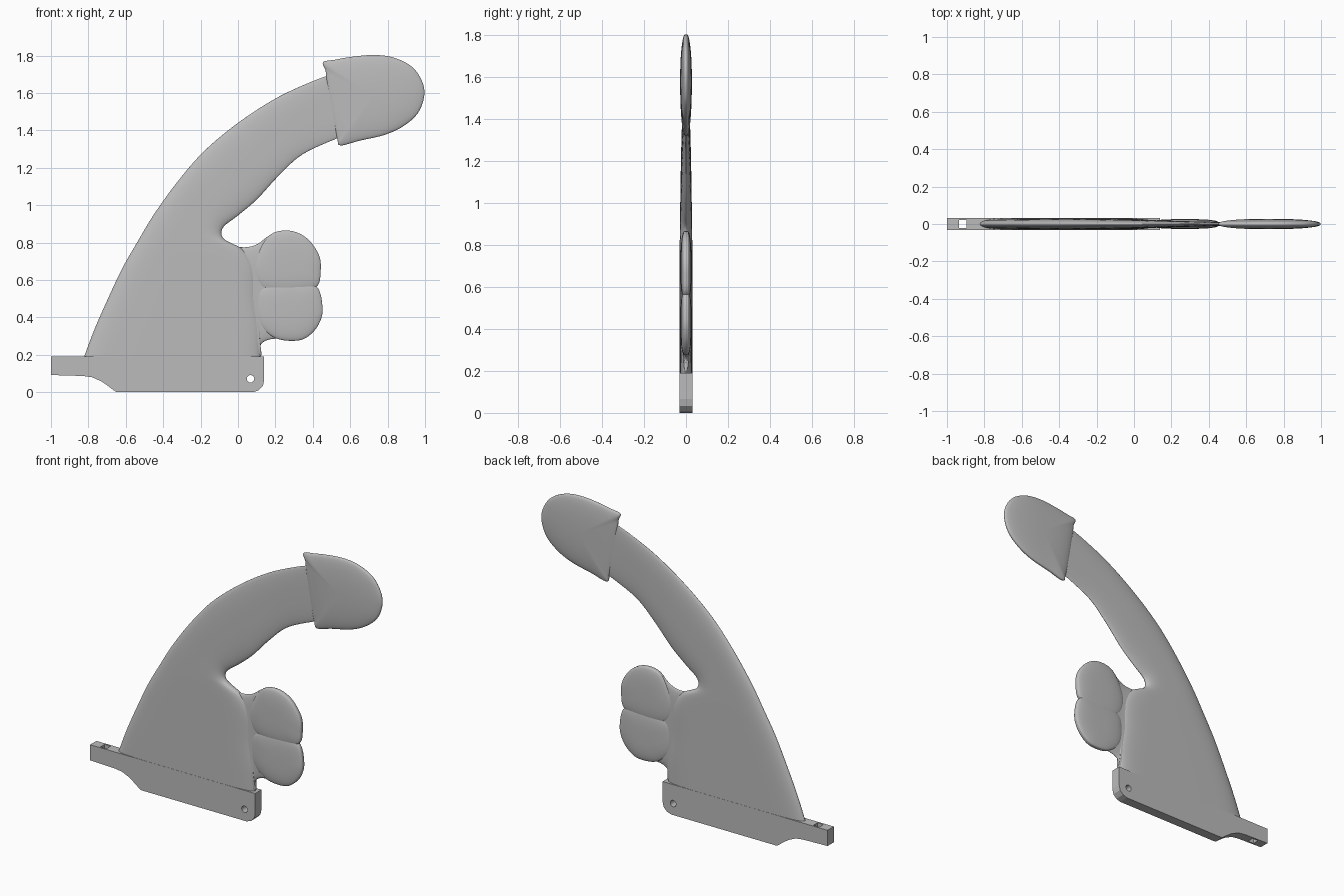
import bpy, bmesh, math
from mathutils import Vector

cube = bpy.data.objects.get("Cube")
if cube:
    bpy.data.objects.remove(cube)

gray = bpy.data.materials.new("plain gray")
gray.use_nodes = True
tone = (0.5, 0.5, 0.5, 1)
gray.diffuse_color = tone
gray.node_tree.nodes["Principled BSDF"].inputs["Base Color"].default_value = tone


def spline(pts, steps, closed=False):
    """Smooth Catmull-Rom curve through points."""
    n, out = len(pts), []
    vs = [Vector(p) for p in pts]
    pick = (lambda i: vs[i % n]) if closed else (lambda i: vs[max(0, min(n - 1, i))])
    for i in range(n if closed else n - 1):
        a, b, c, d = (pick(i + k) for k in (-1, 0, 1, 2))
        for j in range(steps):
            t = j / steps
            out.append(0.5 * (2 * b + (c - a) * t + (2 * a - 5 * b + 4 * c - d) * t * t
                              + (3 * b - a - 3 * c + d) * t ** 3))
    if not closed:
        out.append(vs[-1].copy())
    return out


def finish(bm, name, smooth=True):
    bmesh.ops.remove_doubles(bm, verts=bm.verts, dist=0.0001)
    bmesh.ops.recalc_face_normals(bm, faces=bm.faces)
    mesh = bpy.data.meshes.new(name)
    bm.to_mesh(mesh)
    bm.free()
    mesh.materials.append(gray)
    obj = bpy.data.objects.new(name, mesh)
    bpy.context.collection.objects.link(obj)
    if smooth:
        bpy.ops.object.select_all(action="DESELECT")
        obj.select_set(True)
        bpy.context.view_layer.objects.active = obj
        bpy.ops.object.shade_smooth_by_angle(angle=math.radians(60))
    return obj


def loft(name, edge_a, edge_b, shape, steps=6, cols=28):
    """Lens-section sheet between two edges; shape holds (half thickness, fullness)."""
    a, b, sh = (spline(p, steps) for p in (edge_a, edge_b, shape))
    bm = bmesh.new()
    rings = []
    for p, q, (thick, full) in zip(a, b, sh):
        ring = []
        for k in range(2 * cols):
            ang = math.pi * k / cols
            s = -math.cos(ang)
            y = thick * math.sqrt(max(0, 1 - abs(s) ** full))
            x, z = p.lerp(q, (s + 1) / 2)
            ring.append(bm.verts.new((x, -y if k < cols else y, z)))
        rings.append(ring)
    for r, r2 in zip(rings, rings[1:]):
        for k in range(2 * cols):
            m = (k + 1) % (2 * cols)
            bm.faces.new((r[k], r[m], r2[m], r2[k]))
    bm.faces.new(rings[0])
    bm.faces.new(rings[-1])
    return finish(bm, name)


def pillow(name, outline, center, thick, full, rim=0.004):
    """Domed plate inside a closed smooth outline."""
    pts, c = spline(outline, 6, True), Vector(center)
    n, rows = len(pts), 12
    bm = bmesh.new()
    for side in (-1, 1):
        rings = []
        for i in range(rows):
            r = math.cos(math.pi / 2 * i / rows)
            y = rim + (thick - rim) * math.sqrt(max(0, 1 - r ** full))
            rings.append([bm.verts.new((v.x, side * y, v.y))
                          for v in (c.lerp(p, r) for p in pts)])
        tip = bm.verts.new((c.x, side * thick, c.y))
        for r, r2 in zip(rings, rings[1:]):
            for k in range(n):
                m = (k + 1) % n
                bm.faces.new((r[k], r[m], r2[m], r2[k]))
        for k in range(n):
            bm.faces.new((rings[-1][k], rings[-1][(k + 1) % n], tip))
        if side < 0:
            front = rings[0]
    for k in range(n):
        m = (k + 1) % n
        bm.faces.new((front[k], front[m], rings[0][m], rings[0][k]))
    return finish(bm, name)


# Curved blade
loft("fin_blade",
     [(-.83, .17), (-.77, .33), (-.7, .49), (-.62, .66), (-.54, .8), (-.45, .95),
      (-.32, 1.13), (-.18, 1.29), (0, 1.44), (.2, 1.57), (.38, 1.655), (.5, 1.7)],
     [(.12, .17), (.12, .33), (.1, .49), (.09, .66), (.03, .76), (-.075, .82),
      (-.08, .88), (0, .945), (.1, 1.03), (.22, 1.16), (.35, 1.275), (.56, 1.37)],
     [(.03, 8), (.03, 8), (.03, 7), (.03, 6), (.03, 5), (.029, 4),
      (.027, 3.5), (.025, 3), (.022, 3), (.017, 3), (.013, 3), (.009, 3)])

# Thin web joining the blade to the lobes
loft("web",
     [(-.085, .83), (-.04, .79), (.03, .775), (.1, .79), (.17, .84), (.22, .85)],
     [(-.085, .3), (0, .2), (.118, .19), (.12, .25), (.16, .28), (.24, .29)],
     [(.02, 6), (.02, 6), (.016, 6), (.014, 6), (.014, 6), (.012, 6)])

# Paired side lobes
pillow("upper_lobe",
       [(.26, .865), (.36, .83), (.43, .74), (.442, .65), (.415, .56), (.27, .53),
        (.13, .56), (.09, .68), (.16, .83)], (.27, .69), .026, 3, .008)
pillow("lower_lobe",
       [(.415, .57), (.452, .45), (.43, .36), (.37, .295), (.3, .275), (.2, .29),
        (.12, .36), (.1, .47), (.13, .56), (.27, .59)], (.28, .43), .026, 3, .008)

# Rounded tip with a flared rim
pillow("tip",
       [(.455, 1.765), (.52, 1.778), (.6, 1.792), (.72, 1.803), (.83, 1.79), (.93, 1.74),
        (.985, 1.66), (.995, 1.58), (.96, 1.49), (.88, 1.42), (.78, 1.375), (.65, 1.345),
        (.548, 1.32), (.53, 1.36), (.5, 1.5), (.475, 1.66), (.468, 1.72)],
       (.72, 1.58), .028, 2.2)

# Mounting base slab with rounded corner and scooped tab
profile = [(-1, .19), (-1, .092), (-.83, .087), (-.78, .08), (-.73, .058), (-.69, .03),
           (-.655, .003), (-.64, 0), (.08, 0), (.11, .01), (.133, .033), (.14, .065), (.14, .19)]
bm = bmesh.new()
face = bm.faces.new([bm.verts.new((x, -.031, z)) for x, z in profile])
grown = bmesh.ops.extrude_face_region(bm, geom=[face])["geom"]
bmesh.ops.translate(bm, vec=(0, .062, 0),
                    verts=[g for g in grown if isinstance(g, bmesh.types.BMVert)])
base = finish(bm, "mounting_base", False)


# Holes: round pin hole and square screw hole
def cut(name, sides, radius, place, axis_turn, spin):
    bpy.ops.mesh.primitive_cylinder_add(vertices=sides, radius=radius, depth=.4,
                                        location=place, rotation=(axis_turn, 0, spin))
    cutter = bpy.context.object
    cutter.name = name
    cutter.hide_render = True
    cutter.hide_viewport = True
    cutter.data.materials.append(gray)
    mod = base.modifiers.new(name, "BOOLEAN")
    mod.object = cutter
    mod.solver = "EXACT"


cut("pin_hole_cutter", 24, .02, (.067, 0, .072), math.pi / 2, 0)
cut("screw_hole_cutter", 4, .029, (-.915, 0, .15), 0, math.pi / 4)
